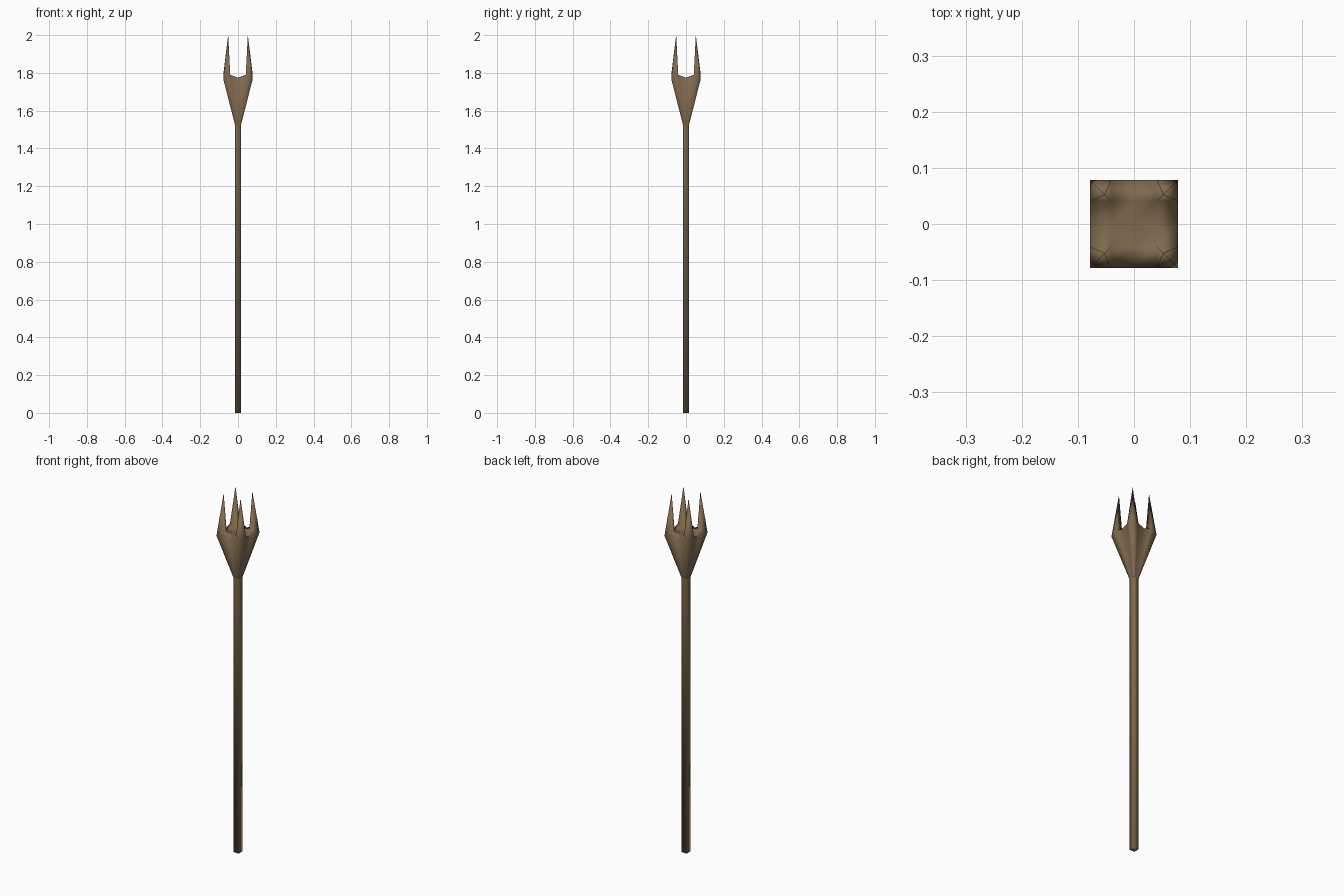
import bpy, bmesh

if "Cube" in bpy.data.objects:
    bpy.data.objects.remove(bpy.data.objects["Cube"])

NECK_Z, NECK_R = 1.525, 0.016
LINES = [-0.078, -0.041, 0.0, 0.041, 0.078]
RIM_Z = {0: 1.775, 1: 1.79, 2: 1.768}   # by distance from the centre line
TIP_XY, TIP_Z = 0.052, 2.0

wood = bpy.data.materials.new("wood")
wood.diffuse_color = (0.21, 0.14, 0.075, 1)
wood.use_nodes = True
wood.node_tree.nodes["Principled BSDF"].inputs["Base Color"].default_value = wood.diffuse_color


def finish(bm, name):
    bmesh.ops.recalc_face_normals(bm, faces=bm.faces)
    for f in bm.faces:
        f.smooth = True
    mesh = bpy.data.meshes.new(name)
    bm.to_mesh(mesh)
    bm.free()
    mesh.materials.append(wood)
    obj = bpy.data.objects.new(name, mesh)
    bpy.context.collection.objects.link(obj)
    return obj


# Square shaft, open where it meets the head
bm = bmesh.new()
bmesh.ops.create_cube(bm, size=1)
for v in bm.verts:
    v.co = (v.co.x * 2 * NECK_R, v.co.y * 2 * NECK_R, (v.co.z + 0.5) * NECK_Z)
top = [f for f in bm.faces if all(v.co.z > 1 for v in f.verts)]
bmesh.ops.delete(bm, geom=top, context='FACES')
finish(bm, "shaft")

# Head: top surface as a grid of cells, with a spike on each corner cell
bm = bmesh.new()


def rim_height(i, j):
    a, b = abs(i - 2), abs(j - 2)
    return RIM_Z[0] if min(a, b) == 0 else RIM_Z[max(a, b) if a == b else 1]


grid = [[bm.verts.new((LINES[i], LINES[j], rim_height(i, j)))
         for j in range(5)] for i in range(5)]
for i in range(4):
    for j in range(4):
        cell = [grid[i][j], grid[i + 1][j], grid[i + 1][j + 1], grid[i][j + 1]]
        if i in (0, 3) and j in (0, 3):
            sx, sy = (1 if i else -1), (1 if j else -1)
            tip = bm.verts.new((sx * TIP_XY, sy * TIP_XY, TIP_Z))
            for k in range(4):
                bm.faces.new((cell[k], cell[(k + 1) % 4], tip))
        else:
            bm.faces.new(cell)

# Tapered walls from the rim down to the neck
rim = [e for e in bm.edges if e.is_boundary]
walls = bmesh.ops.extrude_edge_only(bm, edges=rim)["geom"]
scale = NECK_R / LINES[-1]
for v in walls:
    if isinstance(v, bmesh.types.BMVert):
        v.co = (v.co.x * scale, v.co.y * scale, NECK_Z)
finish(bm, "pronged_head")
